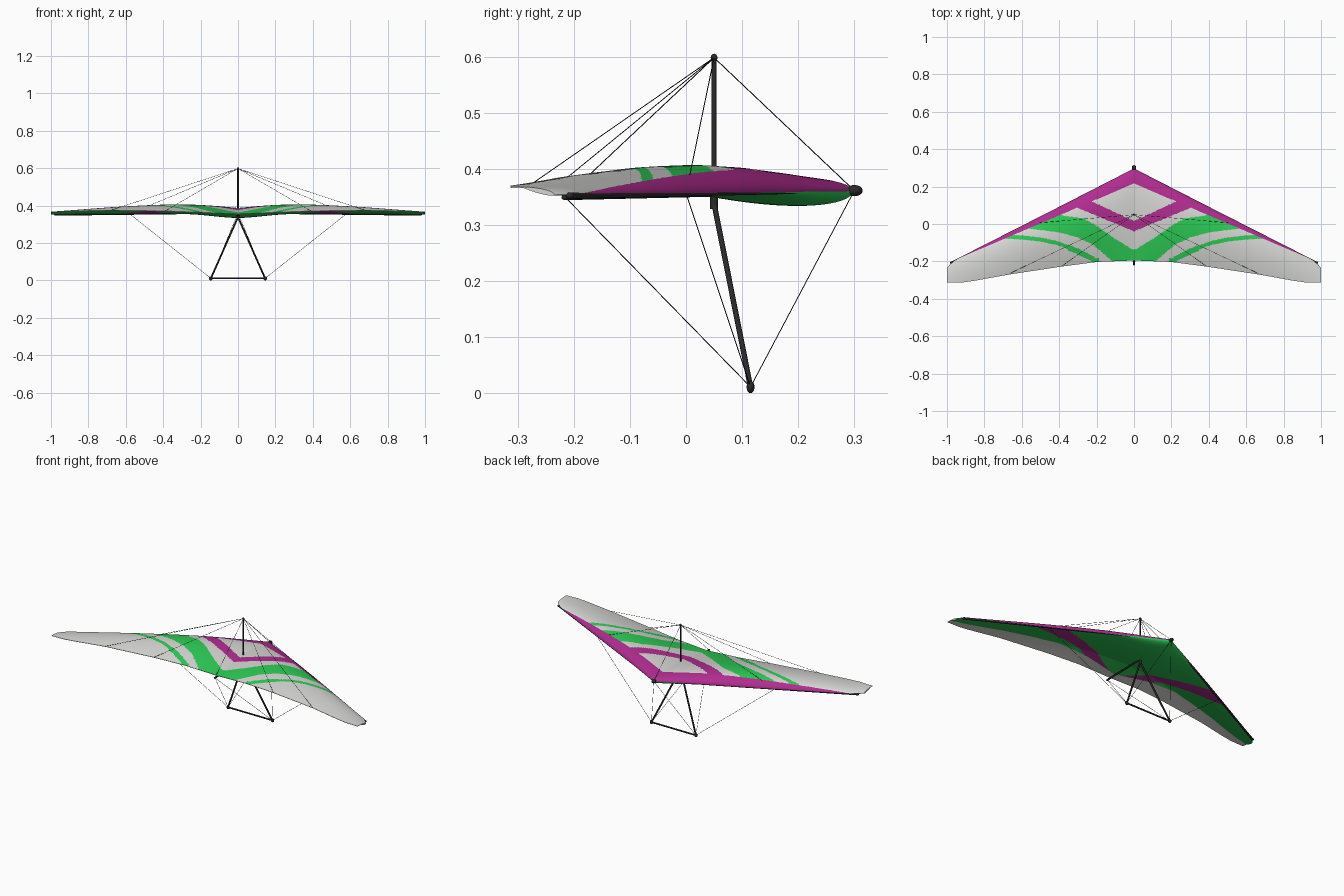
import bpy, bmesh, math
from mathutils import Vector

if "Cube" in bpy.data.objects:
    bpy.data.objects.remove(bpy.data.objects["Cube"])


def mat(name, rgb):
    m = bpy.data.materials.new(name)
    m.diffuse_color = (*rgb, 1)
    m.use_nodes = True
    m.node_tree.nodes["Principled BSDF"].inputs["Base Color"].default_value = m.diffuse_color
    return m


GREY = mat("sail_grey", (0.67, 0.67, 0.65))
GREEN = mat("sail_green", (0.025, 0.60, 0.09))
PURPLE = mat("sail_purple", (0.44, 0.026, 0.28))
BLACK = mat("frame_black", (0.022, 0.022, 0.024))


def finish(bm, name, mats):
    bmesh.ops.recalc_face_normals(bm, faces=bm.faces)
    me = bpy.data.meshes.new(name)
    bm.to_mesh(me)
    bm.free()
    for m in mats:
        me.materials.append(m)
    ob = bpy.data.objects.new(name, me)
    bpy.context.collection.objects.link(ob)
    bpy.ops.object.select_all(action='DESELECT')
    ob.select_set(True)
    bpy.context.view_layer.objects.active = ob
    bpy.ops.object.shade_smooth_by_angle(angle=math.radians(40))
    return ob


def tube(name, a, b, r, sides=12, r2=None):
    a, b = Vector(a), Vector(b)
    bm = bmesh.new()
    bmesh.ops.create_cone(bm, cap_ends=True, segments=sides, radius1=r, radius2=r2 or r, depth=(b - a).length)
    rot = (b - a).to_track_quat('Z', 'Y')
    for v in bm.verts:
        v.co = rot @ v.co + (a + b) / 2
    return finish(bm, name, [BLACK])


def ball(name, c, size):
    bm = bmesh.new()
    bmesh.ops.create_uvsphere(bm, u_segments=16, v_segments=10, radius=1)
    for v in bm.verts:
        v.co = Vector(c) + Vector([p * q for p, q in zip(v.co, size)])
    return finish(bm, name, [BLACK])


def interp(table, x):
    for (x0, y0), (x1, y1) in zip(table, table[1:]):
        if x <= x1:
            return y0 + (y1 - y0) * max(0, x - x0) / (x1 - x0)
    return table[-1][1]


# Wing planform and section, all as functions of the distance from the keel
TRAIL = [(0, -.195), (.2, -.203), (.39, -.228), (.68, -.272), (.85, -.303), (.92, -.313), (1, -.312)]
TRAIL_Z = [(0, .355), (.2, .364), (.39, .371), (.68, .375), (1, .368)]
CAMBER = [(0, .029), (.1, .037), (.2, .043), (.3, .045), (.45, .041), (.6, .033), (.8, .02), (1, .006)]
SKIN_END = 0.72  # the lower skin meets the upper one at this part of the chord


def lead_y(x):
    return .297 - .512 * x - 8 * max(0, x - .95) ** 2


def lead_z(x):
    return .36 - .006 * x


def bulge(t):
    return 2.6 * math.sqrt(t) * (1 - t)


def top_z(x, t):
    return lead_z(x) * (1 - t) + interp(TRAIL_Z, x) * t + interp(CAMBER, x) * bulge(t)


def low_z(x, t):
    if t >= SKIN_END:
        return top_z(x, t) - .002
    s = t / SKIN_END
    end = top_z(x, SKIN_END) - .002
    depth = .004 + .026 * math.exp(-(x / .22) ** 2)
    return lead_z(x) * (1 - s) + end * s - depth * bulge(s)


# Sail pattern
BAND_TOP = [(0, -.14), (.1, -.08), (.2, -.01), (.27, .03), (.38, .045), (.45, .1)]
BAND_LOW = [(0, -.3), (.11, -.205), (.16, -.16), (.22, -.11), (.3, -.072), (.4, -.045), (.56, -.025)]
THIN = [(.2, -.2), (.27, -.16), (.4, -.105), (.5, -.083), (.6, -.072), (.7, -.067)]
UNDER_TOP = [(0, -.17), (.1, -.125), (.2, -.07), (.3, -.025), (.4, .01), (.5, .05)]
UNDER_LOW = [(0, -.21), (.1, -.18), (.2, -.14), (.3, -.105), (.4, -.078), (.5, -.058), (.65, -.035)]
UNDER_END = [(0, .93), (.2, .83), (.4, .73), (1, .7)]


def top_colour(x, y):
    edge = lead_y(x) - max(0, .08 - .085 * x)
    if y > min(edge, .217):
        return 2
    if -.04 + .42 * x < y < .015 + .47 * x:
        return 2
    if interp(BAND_LOW, x) < y < interp(BAND_TOP, x):
        return 1
    if x > .19 and abs(y - interp(THIN, x)) < (.016 if x < .35 else .011):
        return 1
    return 0


def low_colour(x, y, t):
    if t > interp(UNDER_END, x):
        return 0
    return 2 if interp(UNDER_LOW, x) < y < interp(UNDER_TOP, x) else 1


# Sail: upper and lower skin on one grid
NX, NT = 340, 130
bm = bmesh.new()
skins = []
for height in (top_z, low_z):
    rows = []
    for i in range(NX + 1):
        x = -1 + 2 * i / NX
        a = abs(x)
        row = []
        for j in range(NT + 1):
            t = (j / NT) ** 1.3
            y = lead_y(a) * (1 - t) + interp(TRAIL, a) * t
            if height is low_z and j == 0:
                row.append(skins[0][i][0])
            else:
                row.append(bm.verts.new((x, y, height(a, t))))
        rows.append(row)
    skins.append(rows)
for k, rows in enumerate(skins):
    for i in range(NX):
        for j in range(NT):
            f = bm.faces.new((rows[i][j], rows[i + 1][j], rows[i + 1][j + 1], rows[i][j + 1]))
            c = f.calc_center_median()
            a, t = abs(c.x), ((j + .5) / NT) ** 1.3
            f.material_index = low_colour(a, c.y, t) if k else top_colour(a, c.y)
up, lo = skins
for i in range(NX):  # trailing edge
    bm.faces.new((up[i][NT], up[i + 1][NT], lo[i + 1][NT], lo[i][NT]))
for i in (0, NX):  # wing tips
    bm.faces.new((up[i][0], up[i][1], lo[i][1]))
    for j in range(1, NT):
        bm.faces.new((up[i][j], up[i][j + 1], lo[i][j + 1], lo[i][j]))
finish(bm, "sail", [GREY, GREEN, PURPLE])

# Keel, king post and nose
NOSE, MAST = (0, .3, .361), (0, .05, .598)
REAR = (0, -.215, .349)
tube("keel", NOSE, REAR, .005)
tube("king_post", (0, .05, .34), MAST, .0045)
ball("king_post_cap", MAST, (.006, .006, .007))
ball("nose_cap", NOSE, (.012, .015, .01))
ball("keel_end", REAR, (.005, .007, .005))
tube("control_bar_bracket", (0, .05, .328), (0, .05, .355), .007)

# Control frame, leading edges and rigging, mirrored
tube("base_bar", (-.145, .115, .011), (.145, .115, .011), .0045)
tube("rear_top_wire", MAST, REAR, .0009, 6)
tube("front_top_wire", MAST, NOSE, .0009, 6)
for side, s in (("left", -1), ("right", 1)):
    corner = (s * .145, .115, .011)
    joint = (s * .58, lead_y(.58), .356)
    tip = (s * .975, lead_y(.975), .352)
    tube(side + "_upright", (0, .05, .338), corner, .0048)
    ball(side + "_bar_corner", corner, (.010, .007, .011))
    tube(side + "_leading_edge", (0, .294, .359), tip, .0015, r2=.006)
    ball(side + "_tip_cap", tip, (.008, .008, .006))
    for part, end in (("front", NOSE), ("rear", REAR), ("side", joint)):
        tube(f"{side}_{part}_lower_wire", corner, end, .0009, 6)
    tube(side + "_side_top_wire", MAST, joint, .0009, 6)
    for n, x in enumerate((.39, .68)):
        end = (s * x, interp(TRAIL, x), interp(TRAIL_Z, x))
        tube(f"{side}_bridle_{n + 1}", MAST, end, .0009, 6)
